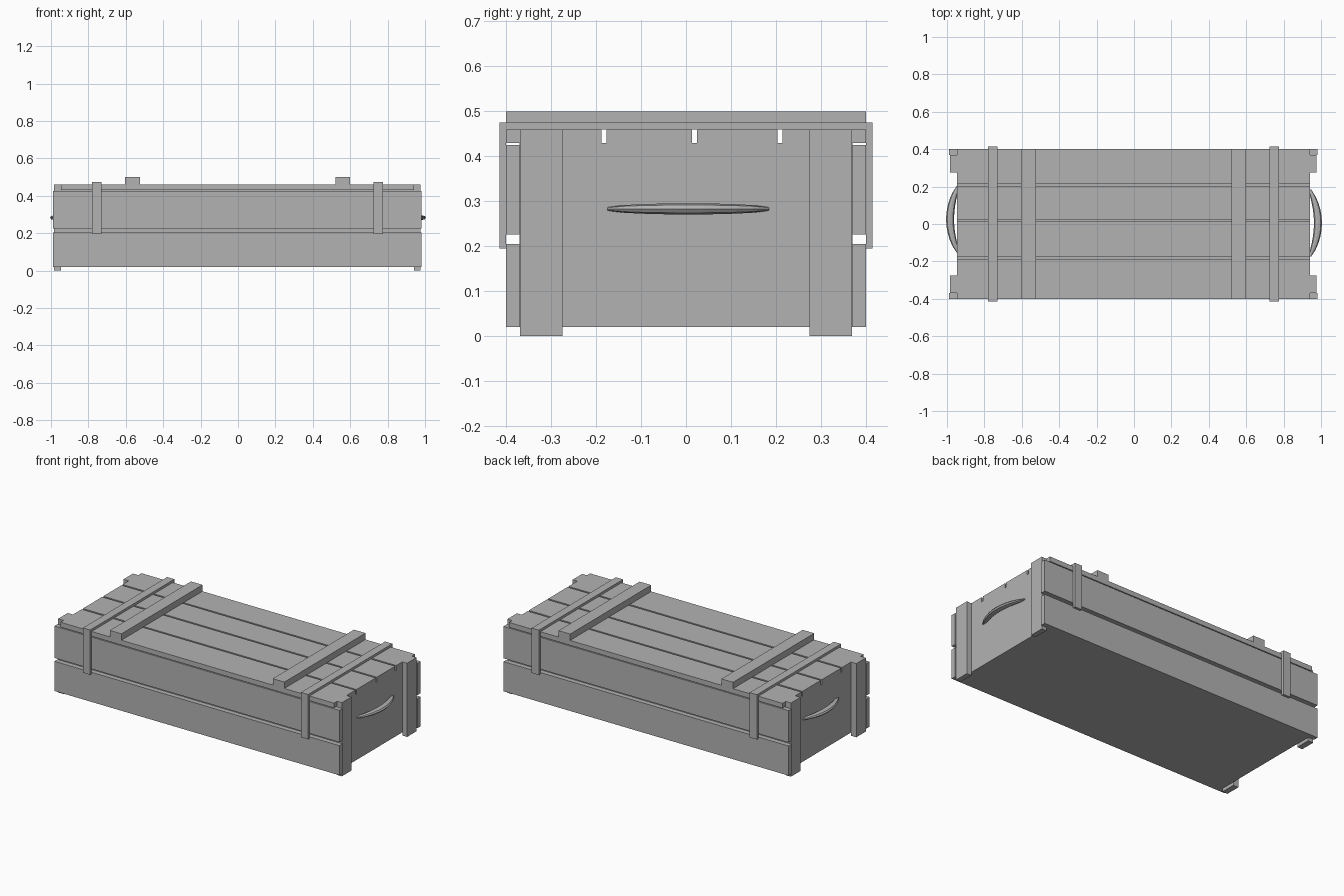
import bpy, bmesh, math
from mathutils import Vector

if "Cube" in bpy.data.objects:
    bpy.data.objects.remove(bpy.data.objects["Cube"], do_unlink=True)

COLOR = (0.45, 0.45, 0.45, 1)
grey = bpy.data.materials.new("plain grey")
grey.use_nodes = True
grey.diffuse_color = COLOR
grey.node_tree.nodes["Principled BSDF"].inputs["Base Color"].default_value = COLOR


def finish(name, bm):
    bmesh.ops.recalc_face_normals(bm, faces=bm.faces)
    mesh = bpy.data.meshes.new(name)
    bm.to_mesh(mesh)
    bm.free()
    mesh.materials.append(grey)
    obj = bpy.data.objects.new(name, mesh)
    bpy.context.collection.objects.link(obj)
    return obj


def boards(name, *boxes):
    """One object made of boxes given as x, y and z ranges."""
    bm = bmesh.new()
    for ranges in boxes:
        lo, hi = (Vector(c) for c in zip(*ranges))
        cube = bmesh.ops.create_cube(bm, size=1)["verts"]
        bmesh.ops.scale(bm, vec=hi - lo, verts=cube)
        bmesh.ops.translate(bm, vec=(lo + hi) / 2, verts=cube)
    return finish(name, bm)


def span(side, a, b):
    return tuple(sorted((side * a, side * b)))


# Box body
boards("box_body", ((-0.947, 0.942), (-0.37, 0.37), (0.02, 0.43)))

# Long side boards, two on each side with a gap between
for name, s in (("front", -1), ("back", 1)):
    for level, z in (("lower", (0.02, 0.205)), ("upper", (0.226, 0.425))):
        boards(f"{name}_{level}_board", ((-0.988, 0.98), span(s, 0.37, 0.4), z))

# Corner posts, which also form the feet
for name, s, inner, outer in (("left", 1, 0.942, 0.975), ("right", -1, 0.947, 0.983)):
    for end, t in (("front", -1), ("back", 1)):
        boards(f"{name}_{end}_post",
               (span(s, inner, outer), span(t, 0.275, 0.369), (0, 0.46)))

# Lid planks
edges = (-0.4, -0.183, 0.018, 0.209, 0.4)
for i in range(4):
    y = (edges[i] + (0.006 if i else 0), edges[i + 1] - (0.005 if i < 3 else 0))
    boards(f"lid_plank_{i + 1}", ((-0.947, 0.942), y, (0.43, 0.46)))

# Lid battens and straps that fold down over both sides
for name, s, shift in (("left", 1, 0), ("right", -1, -0.005)):
    def across(a, b):
        return tuple(v + shift for v in span(s, a, b))
    boards(f"{name}_batten", (across(0.52, 0.6), (-0.4, 0.4), (0.46, 0.5)))
    x = across(0.725, 0.775)
    boards(f"{name}_strap",
           (x, (-0.415, 0.415), (0.46, 0.475)),
           (x, (-0.415, -0.4), (0.195, 0.46)),
           (x, (0.4, 0.415), (0.195, 0.46)))


def handle(name, side, y_mid):
    """Bowed rope handle, thick in the middle and thin at both ends."""
    bm = bmesh.new()
    rings = []
    steps, sides = 10, 8
    for i in range(steps + 1):
        t = i / steps * 2 - 1
        bow = 1 - t * t
        radius = 0.005 + 0.0115 * bow ** 0.6
        x = 0.94 + 0.0435 * bow
        rings.append([bm.verts.new((side * (x + radius * 1.3 * math.cos(a)),
                                    y_mid + 0.18 * t,
                                    0.283 + radius * 0.75 * math.sin(a)))
                      for a in (2 * math.pi * k / sides for k in range(sides))])
    for a, b in zip(rings, rings[1:]):
        for k in range(sides):
            n = (k + 1) % sides
            bm.faces.new((a[k], a[n], b[n], b[k]))
    bm.faces.new(rings[0])
    bm.faces.new(rings[-1])
    finish(name, bm)


handle("left_handle", 1, 0.005)
handle("right_handle", -1, 0.025)
